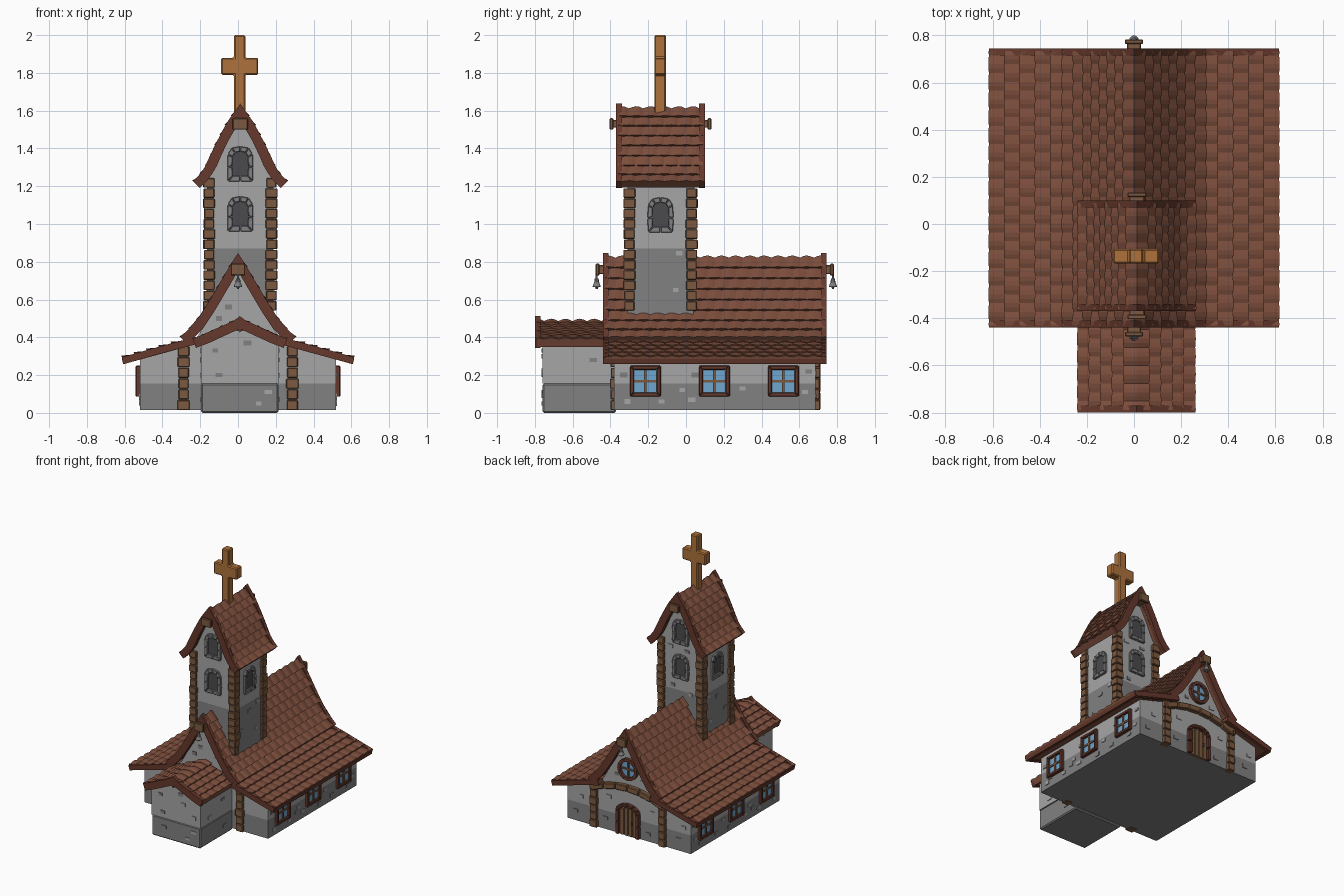
import bpy, bmesh, math, random
from mathutils import Matrix, Vector

if "Cube" in bpy.data.objects:
    bpy.data.objects.remove(bpy.data.objects["Cube"])

random.seed(4)
PI = math.pi


def mat(name, r, g, b):
    m = bpy.data.materials.new(name)
    m.diffuse_color = (r, g, b, 1)
    m.use_nodes = True
    m.node_tree.nodes["Principled BSDF"].inputs["Base Color"].default_value = m.diffuse_color
    return m


STONE = mat("stone", .38, .38, .38)
DARK = mat("dark_stone", .22, .22, .22)
SLATE = mat("slate", .07, .07, .075)
ROOF = mat("roof_tile", .20, .075, .045)
TRIM = mat("roof_trim", .13, .04, .025)
WOOD = mat("wood", .20, .10, .05)
GOLD = mat("cross_wood", .42, .17, .045)
GLASS = mat("glass", .16, .38, .62)


def make(name, solids, material, M=Matrix(), bevel=0):
    """Each solid is a list of rings of points, lofted together and capped."""
    bm = bmesh.new()
    for rings in solids:
        rows = [[bm.verts.new(M @ Vector(p)) for p in ring] for ring in rings]
        n = len(rows[0])
        for a, b in zip(rows, rows[1:]):
            for i in range(n):
                bm.faces.new((a[i], a[(i + 1) % n], b[(i + 1) % n], b[i]))
        bm.faces.new(rows[0])
        bm.faces.new(rows[-1])
    bmesh.ops.recalc_face_normals(bm, faces=bm.faces)
    me = bpy.data.meshes.new(name)
    bm.to_mesh(me)
    bm.free()
    me.materials.append(material)
    ob = bpy.data.objects.new(name, me)
    bpy.context.collection.objects.link(ob)
    if bevel:
        mod = ob.modifiers.new("bevel", 'BEVEL')
        mod.width, mod.segments = bevel, 1
    return ob


def prism(pts, y0, y1):
    return [[(x, y, z) for x, z in pts] for y in (y0, y1)]


def box(x0, x1, y0, y1, z0, z1):
    return prism([(x0, z0), (x1, z0), (x1, z1), (x0, z1)], y0, y1)


def mirrored(half, cx=0):
    """Closed symmetric outline from a half outline running bottom to apex."""
    return [(cx + x, z) for x, z in half] + [(cx - x, z) for x, z in reversed(half) if x]


def blocks(outer, inner, y0, y1, closed=True, gap=.03):
    """Frame made of separate blocks between two outlines."""
    out, n = [], len(outer)
    for i in range(n if closed else n - 1):
        a, b, c, d = (Vector(p) for p in (outer[i], outer[(i + 1) % n], inner[(i + 1) % n], inner[i]))
        out.append(prism([a.lerp(b, gap), b.lerp(a, gap), c.lerp(d, gap), d.lerp(c, gap)], y0, y1))
    return out


def facing(x, y, z, deg):
    return Matrix.Translation((x, y, z)) @ Matrix.Rotation(math.radians(deg), 4, 'Z')


def sample(pts, n):
    pts = [Vector(p) for p in pts]
    lens = [(b - a).length for a, b in zip(pts, pts[1:])]
    out = []
    for k in range(n + 1):
        t, i = sum(lens) * k / n, 0
        while i < len(lens) - 1 and t > lens[i]:
            t -= lens[i]
            i += 1
        out.append(pts[i].lerp(pts[i + 1], min(1, t / lens[i])))
    return out


def slope(name, prof, cx, y0, y1, rows, material, thick=.03, lift=.013, amp=.008, up=0, w=.075):
    """Both sides of a roof: overlapping wavy tile rows on a half profile."""
    P = sample(prof, rows)
    steps = max(1, round((y1 - y0) / w * 4)) if amp else 1
    solids = []
    for s in (1, -1):
        rings = []
        for j in range(steps + 1):
            y = y0 + (y1 - y0) * j / steps
            top, bot = [], []
            for k in range(rows):
                d = (P[k + 1] - P[k]).normalized()
                n = Vector((-d.y, d.x))
                wave = amp * abs(math.sin(PI * y / w + k * PI / 2))
                for p, l in ((P[k], 0), (P[k + 1], lift)):
                    m = Vector((0, 1.7)) if p.x == 0 else n
                    top.append(p + m * (l + wave + up))
                    bot.append(p - m * thick)
            rings.append([(cx + s * max(0, p.x), y, p.y) for p in top + bot[::-1]])
        solids.append(rings)
    make(name, solids, material)


def full_roof(name, prof, cx, y0, y1, rows, ends=(True, True)):
    slope(name + "_tiles", prof, cx, y0 + .01, y1 - .01, rows, ROOF)
    for tag, a, on in (("front", y0, ends[0]), ("back", y1 - .03, ends[1])):
        if on:
            slope(f"{name}_{tag}_trim", prof, cx, a, a + .03, 10, TRIM, .036, 0, 0, .016)


def pillar(name, x, y, w, z0, z1, n):
    """Stack of slightly uneven blocks."""
    h, s = (z1 - z0) / n, []
    for i in range(n):
        r = w / 2 + random.uniform(-.003, .004)
        s.append(box(x - r, x + r, y - r, y + r, z0 + i * h + .002, z0 + (i + 1) * h - .002))
    make(name, s, WOOD, bevel=.004)


def scatter(name, M, spots):
    """Small raised wall bricks at (x, z)."""
    for tag, m, part in (("dark", DARK, spots[::2]), ("light", STONE, spots[1::2])):
        s = []
        for x, z in part:
            a, b = random.uniform(.014, .021), random.uniform(.010, .014)
            s.append(box(x - a, x + a, -.005, .01, z - b, z + b))
        make(f"{name}_{tag}_bricks", s, m, M)


# nave walls, dark base course and gables
make("nave_base", [box(-.52, .52, -.38, .685, .015, .155)], DARK)
NAVE = [(.52, .155), (.52, .285), (.27, .355), (.21, .41), (.14, .53), (.07, .645), (0, .77)]
make("nave_walls", [prism(mirrored(NAVE), -.38, .685)], STONE)

# nave roofs
low = [(.22, .39), (.35, .357), (.5, .315), (.612, .283)]
slope("aisle_roof_tiles", low, 0, -.43, .735, 6, ROOF, .02)
for tag, y in (("front", -.44), ("back", .715)):
    slope(f"aisle_roof_{tag}_trim", low, 0, y, y + .03, 8, TRIM, .026, 0, 0, .012)
slope("aisle_eave_trim", [(.59, .287), (.614, .281)], 0, -.435, .74, 1, TRIM, .024, 0, 0, .004)
full_roof("nave_roof", [(0, .82), (.08, .685), (.15, .565), (.22, .46), (.295, .39)], 0, -.44, .745, 8)

# front annex
make("annex_base", [box(-.195, .215, -.76, -.37, 0, .155)], DARK, bevel=.008)
make("annex_walls", [prism(mirrored([(.205, .155), (.205, .365), (0, .47)], .01), -.76, -.37)], STONE)
full_roof("annex_roof", [(0, .485), (.1, .44), (.18, .402), (.245, .378)], .01, -.8, -.4, 5, (True, False))

# tower
TX, TY = .012, -.135
make("tower_base", [box(TX - .175, TX + .175, TY - .175, TY + .175, .5, .87)], DARK)
make("tower_walls", [prism(mirrored([(.175, .87), (.175, 1.245), (.10, 1.40), (0, 1.575)], TX),
                           TY - .175, TY + .175)], STONE)
for sx in (1, -1):
    for sy in (1, -1):
        pillar("tower_corner_pillar", TX + sx * .165, TY + sy * .165, .058, .54, 1.245, 13)
full_roof("tower_roof", [(0, 1.61), (.06, 1.525), (.12, 1.41), (.16, 1.315), (.195, 1.26), (.24, 1.215)],
          TX, -.37, .10, 8)

# nave pillars at front and back
for sx in (1, -1):
    for y in (-.37, .68):
        pillar("nave_pillar", sx * .288, y, .058, .012, .355, 6)

# cross
make("cross", [prism([(-.021, 1.56), (.039, 1.56), (.039, 1.79), (.107, 1.79), (.107, 1.88), (.039, 1.88),
                      (.039, 2), (-.021, 2), (-.021, 1.88), (-.089, 1.88), (-.089, 1.79), (-.021, 1.79)],
                     -.168, -.106)], GOLD, bevel=.007)

# side windows of the nave
sq = lambda r: [(-r, -r), (r, -r), (r, r), (-r, r)]
for side, x, deg in (("right", .52, 90), ("left", -.52, -90)):
    for y in (-.215, .15, .515):
        M = facing(x, y, .168, deg)
        make(f"{side}_window_frame", blocks(sq(.082), sq(.06), -.022, .01, gap=0), TRIM, M, .004)
        make(f"{side}_window_glass", [box(-.064, .064, -.006, .01, -.064, .064)], GLASS, M)
        make(f"{side}_window_bars", [box(-.007, .007, -.014, .01, -.062, .062),
                                     box(-.062, .062, -.013, .01, -.007, .007)], WOOD, M)

# tower windows
arch = [(-.066, -.095), (0, -.095), (.066, -.095), (.069, -.02), (.066, .05), (.045, .083),
        (0, .092), (-.045, .083), (-.066, .05), (-.069, -.02)]
inner = [(x * .62, z * .7) for x, z in arch]
for tag, x, y, z, deg in (("front_low", TX, TY - .175, 1.055, 0), ("front_high", TX, TY - .175, 1.32, 0),
                          ("back_low", TX, TY + .175, 1.055, 180), ("back_high", TX, TY + .175, 1.32, 180),
                          ("right", TX + .175, TY, 1.05, 90), ("left", TX - .175, TY, 1.05, -90)):
    M = facing(x, y, z, deg)
    make(f"tower_{tag}_window_frame", blocks(arch, inner, -.016, .01), DARK, M, .003)
    make(f"tower_{tag}_window_pane", [prism(inner, -.004, .01)], SLATE, M)

# back door
M = facing(0, .685, 0, 180)
arc = lambda r, base, h: [(-r, .015), (-r, base * .55), (-r, base)] + [
    (-r * math.cos(a * PI / 6), base + h * math.sin(a * PI / 6)) for a in range(1, 6)] + [
    (r, base), (r, base * .55), (r, .015)]
make("door_frame", blocks(arc(.098, .20, .062), arc(.07, .20, .038), -.028, .01, False), TRIM, M, .004)
make("door_planks", [box(x - .016, x + .016, -.012, .01, .015, .235 - abs(x) * .4)
                     for x in (-.053, -.018, .018, .053)], WOOD, M, .003)
make("door_handle", [box(.03, .042, -.022, 0, .11, .135)], SLATE, M)

# arched beam above the door
outer = [(x, .405 - .75 * x * x) for x in [-.30 + .1 * i for i in range(7)]]
make("back_arched_beam", blocks(outer, [(x, z - .045) for x, z in outer], -.03, .01, False, .015), WOOD, M, .005)

# round window in the back gable
M = facing(0, .685, .525, 180)
circ = lambda r, n=16: [(r * math.cos(2 * PI * i / n), r * math.sin(2 * PI * i / n)) for i in range(n)]
make("round_window_frame", blocks(circ(.083), circ(.06), -.024, .01, gap=.01), TRIM, M)
make("round_window_glass", [prism(circ(.064), -.006, .01)], GLASS, M)
make("round_window_bars", [box(-.006, .006, -.015, .01, -.062, .062),
                           box(-.062, .062, -.014, .01, -.006, .006)], WOOD, M)

# ridge beams and bells
for tag, s, y in (("front", -1, -.44), ("back", 1, .745)):
    e = sorted((y - s * .08, y + s * .035))
    c = sorted((y + s * .018, y + s * .038))
    make(f"nave_{tag}_ridge_beam", [box(-.03, .03, *e, .735, .782), box(-.038, .038, *c, .728, .79)], WOOD, bevel=.004)
    prof = [(.006, .735), (.006, .712), (.011, .71), (.014, .69), (.022, .672), (.022, .666), (.007, .665), (.006, .656)]
    make(f"{tag}_bell", [[[(p[0], y + s * .033 + p[1], z) for p in circ(r, 10)] for r, z in prof]], DARK)
for tag, s, y in (("front", -1, -.37), ("back", 1, .10)):
    e = sorted((y - s * .08, y + s * .03))
    c = sorted((y + s * .014, y + s * .034))
    make(f"tower_{tag}_ridge_beam", [box(TX - .032, TX + .032, *e, 1.51, 1.55),
                                     box(TX - .04, TX + .04, *c, 1.5, 1.56)], WOOD, bevel=.004)

# loose wall bricks
side = [(-.33, .2), (-.31, .06), (-.28, .09), (-.13, .06), (-.05, .09), (-.02, .12), (.05, .2), (.03, .07),
        (.23, .05), (.3, .13), (.38, .06), (.42, .21), (.57, .06), (.63, .11), (.65, .22)]
scatter("nave_right", facing(.52, 0, 0, 90), side)
scatter("nave_left", facing(-.52, 0, 0, -90), [(-x, z) for x, z in side])
scatter("nave_back", facing(0, .685, 0, 180), [(-.45, .09), (-.4, .21), (-.2, .1), (-.17, .27), (.16, .07),
                                               (.2, .24), (.42, .1), (.46, .2), (-.1, .46), (.12, .45)])
scatter("nave_front", facing(0, -.38, 0, 0), [(-.05, .56), (.06, .565), (-.1, .5), (.09, .5)])
scatter("annex_front", facing(.01, -.76, 0, 0), [(-.11, .2), (.06, .3), (-.1, .09), (.15, .22), (.04, .37),
                                                 (.1, .05), (-.13, .33), (.15, .11)])
for s in (1, -1):
    scatter("annex_side", facing(.01 + s * .205, -.57, 0, s * 90), [(s * .08, .28), (-s * .08, .2), (s * .1, .07), (-s * .1, .33)])
    scatter("tower_side", facing(TX + s * .175, TY, 0, s * 90), [(s * .0, .81), (s * .1, .845), (-s * .1, .69), (s * .08, .65)])
scatter("tower_back", facing(TX, .04, 0, 180), [(-.07, .9), (.08, .86), (.05, 1.18), (-.09, 1.19)])
